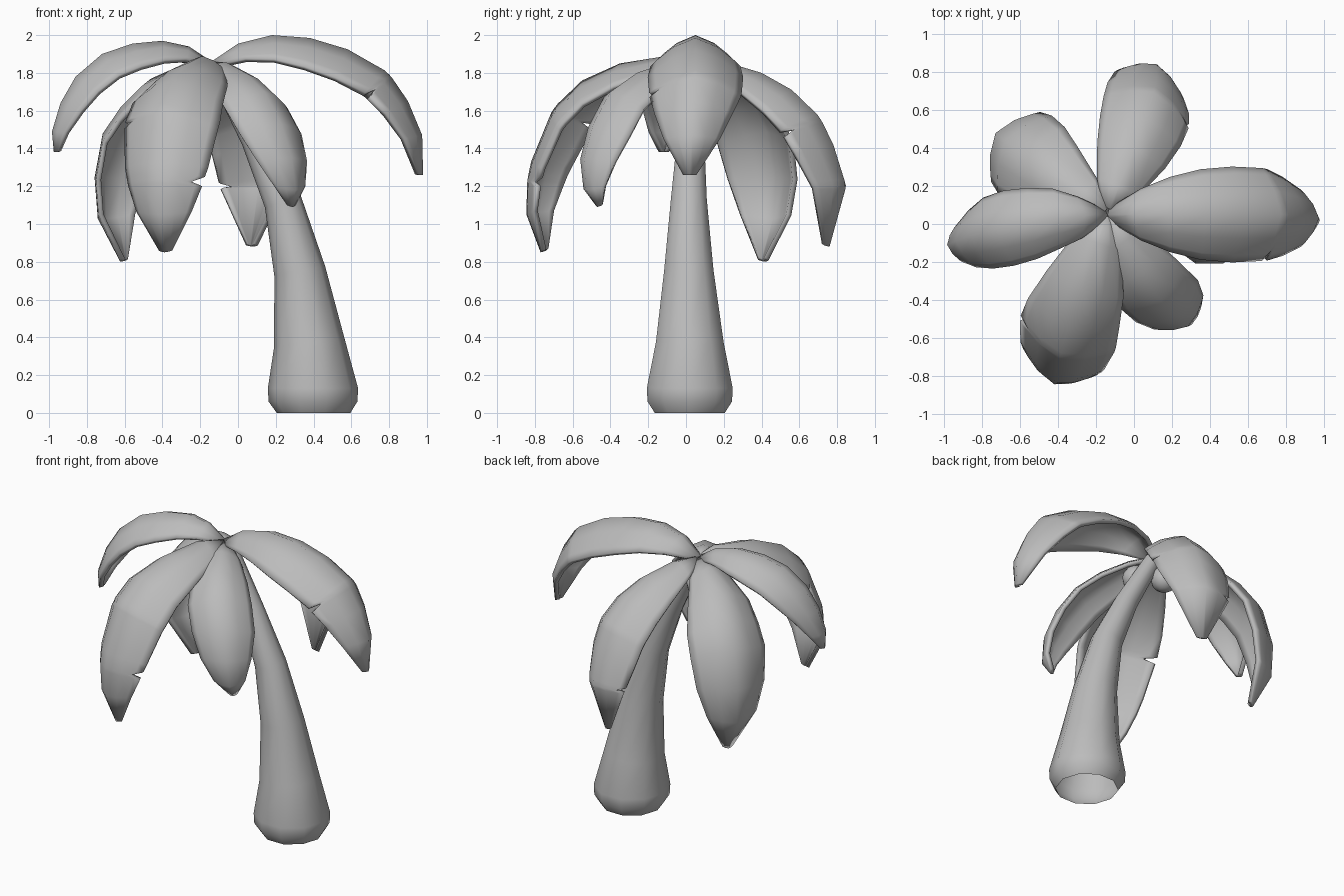
import bpy, math
from mathutils import Vector

if "Cube" in bpy.data.objects:
    bpy.data.objects.remove(bpy.data.objects["Cube"])

grey = bpy.data.materials.new("plain_grey")
grey.diffuse_color = (0.5, 0.5, 0.5, 1)
grey.use_nodes = True
grey.node_tree.nodes["Principled BSDF"].inputs["Base Color"].default_value = grey.diffuse_color


def make(name, verts, faces):
    me = bpy.data.meshes.new(name)
    me.from_pydata([tuple(v) for v in verts], [], faces)
    me.materials.append(grey)
    ob = bpy.data.objects.new(name, me)
    bpy.context.collection.objects.link(ob)
    smooth(ob)
    return ob


def smooth(ob):
    bpy.ops.object.select_all(action='DESELECT')
    ob.select_set(True)
    bpy.context.view_layer.objects.active = ob
    bpy.ops.object.shade_smooth_by_angle(angle=math.radians(50))


def lookup(table, t):
    for (t0, v0), (t1, v1) in zip(table, table[1:]):
        if t <= t1:
            return v0 + (v1 - v0) * (t - t0) / (t1 - t0)
    return table[-1][1]


# Trunk: leaning tapered tube, open at the foot; rings are (x, y, z, radius)
RINGS = [(.40, .02, 0, .195), (.397, .02, .06, .235), (.397, .02, .13, .239),
         (.378, .02, .37, .188), (.327, .015, .75, .137), (.237, .015, 1.12, .10),
         (.09, .025, 1.45, .075), (-.11, .05, 1.82, .055)]
SIDES = 10
verts, faces = [], []
for i, (x, y, z, r) in enumerate(RINGS):
    a, b = RINGS[max(i - 1, 0)], RINGS[min(i + 1, len(RINGS) - 1)]
    tan = Vector((b[0] - a[0], 0, b[2] - a[2])).normalized() if i > 2 else Vector((0, 0, 1))
    side = Vector((tan.z, 0, -tan.x))
    for k in range(SIDES):
        ang = math.tau * k / SIDES
        verts.append(Vector((x, y, z)) + side * r * math.cos(ang) + Vector((0, r * math.sin(ang), 0)))
for i in range(len(RINGS) - 1):
    for k in range(SIDES):
        n = (k + 1) % SIDES
        faces.append((i * SIDES + k, i * SIDES + n, (i + 1) * SIDES + n, (i + 1) * SIDES + k))
make("trunk", verts, faces)

# Leaf outline: share of the half width along the length
OUTLINE = [(0, .16), (.07, .46), (.2, .75), (.35, .94), (.5, 1), (.65, .95),
           (.8, .74), (.9, .52), (.96, .33), (1, .14)]
ACROSS = [-1, -.85, -.5, 0, .5, .85, 1]


def leaf(name, spine, half, notches=(), droop=.58):
    """Arched leaf along a crest line; notches are (position, side)."""
    pts = [Vector(p) for p in spine]
    dist = [0]
    for p, q in zip(pts, pts[1:]):
        dist.append(dist[-1] + (q - p).length)
    ts = [d / dist[-1] for d in dist]
    last = len(pts) - 1
    chord = pts[len(pts) // 2] - pts[0]
    side = Vector((-chord.y, chord.x, 0)).normalized()

    def slope(i):
        a, b = max(i - 1, 0), min(i + 1, last)
        return (pts[b] - pts[a]) / (ts[b] - ts[a])

    def at(t):
        """Smooth curve through the crest points."""
        t = min(max(t, 0), 1)
        i = max(k for k in range(last) if ts[k] <= t)
        h = ts[i + 1] - ts[i]
        u = (t - ts[i]) / h
        return (pts[i] * (2 * u ** 3 - 3 * u * u + 1) + slope(i) * h * (u ** 3 - 2 * u * u + u)
                + pts[i + 1] * (3 * u * u - 2 * u ** 3) + slope(i + 1) * h * (u ** 3 - u * u))

    rows = [t for t in ts if all(abs(t - n) > .045 for n, _ in notches)]
    rows = sorted(rows + [n + d for n, _ in notches for d in (-.022, 0, .012)])
    verts, faces, m = [], [], len(ACROSS)
    for t in rows:
        tan = (at(t + .06) - at(t - .06)).normalized()
        normal = tan.cross(side).normalized()
        w = half * lookup(OUTLINE, t)
        for a in ACROSS:
            if any(abs(t - n) < 1e-6 and a * s > 0 for n, s in notches):
                a *= .76
            verts.append(at(t) + side * a * w - normal * (droop * w * abs(a) ** 1.6))
    for i in range(len(rows) - 1):
        for k in range(m - 1):
            faces.append((i * m + k, (i + 1) * m + k, (i + 1) * m + k + 1, i * m + k + 1))
    ob = make(name, verts, faces)
    mod = ob.modifiers.new("thickness", 'SOLIDIFY')
    mod.thickness = .028
    mod.offset = -1


leaf("right_leaf", [(-.14, .05, 1.86), (0, .05, 1.955), (.18, .05, 2.0), (.38, .05, 1.985),
                    (.58, .05, 1.925), (.78, .05, 1.81), (.90, .04, 1.65), (.975, .03, 1.47),
                    (.98, .02, 1.26)], .255, [(.64, -1)], .64)
leaf("left_leaf", [(-.14, .05, 1.86), (-.26, .04, 1.94), (-.40, .03, 1.97), (-.56, 0, 1.955),
                   (-.72, -.03, 1.90), (-.86, -.06, 1.78), (-.94, -.09, 1.64),
                   (-.985, -.11, 1.49), (-.975, -.12, 1.38)], .2, (), .64)
leaf("front_left_leaf", [(-.14, .04, 1.86), (-.19, -.10, 1.89), (-.27, -.35, 1.85),
                         (-.345, -.55, 1.76), (-.395, -.72, 1.58), (-.42, -.82, 1.33),
                         (-.42, -.845, 1.05), (-.39, -.77, .85)], .265, [(.52, -1), (.76, 1)])
leaf("front_right_leaf", [(-.13, .04, 1.86), (-.06, -.10, 1.855), (.04, -.26, 1.80),
                          (.14, -.40, 1.70), (.23, -.49, 1.53), (.285, -.54, 1.35),
                          (.305, -.53, 1.18), (.29, -.47, 1.09)], .205)
leaf("back_right_leaf", [(-.13, .08, 1.86), (-.08, .20, 1.86), (0, .40, 1.80),
                         (.06, .56, 1.71), (.10, .68, 1.60), (.12, .78, 1.42),
                         (.115, .845, 1.15), (.08, .76, .88)], .24, [(.52, -1), (.77, 1)])
leaf("back_left_leaf", [(-.15, .07, 1.86), (-.28, .14, 1.85), (-.46, .27, 1.77),
                        (-.58, .37, 1.65), (-.68, .44, 1.50), (-.73, .48, 1.25),
                        (-.72, .475, 1.02), (-.62, .42, .80)], .25)

# Round fruit tucked under the crown
for name, loc in (("front_fruit", (-.04, -.03, 1.70)), ("back_fruit", (-.17, .09, 1.69))):
    bpy.ops.mesh.primitive_uv_sphere_add(segments=12, ring_count=8, radius=.085, location=loc)
    fruit = bpy.context.object
    fruit.name = name
    fruit.data.materials.append(grey)
    smooth(fruit)
